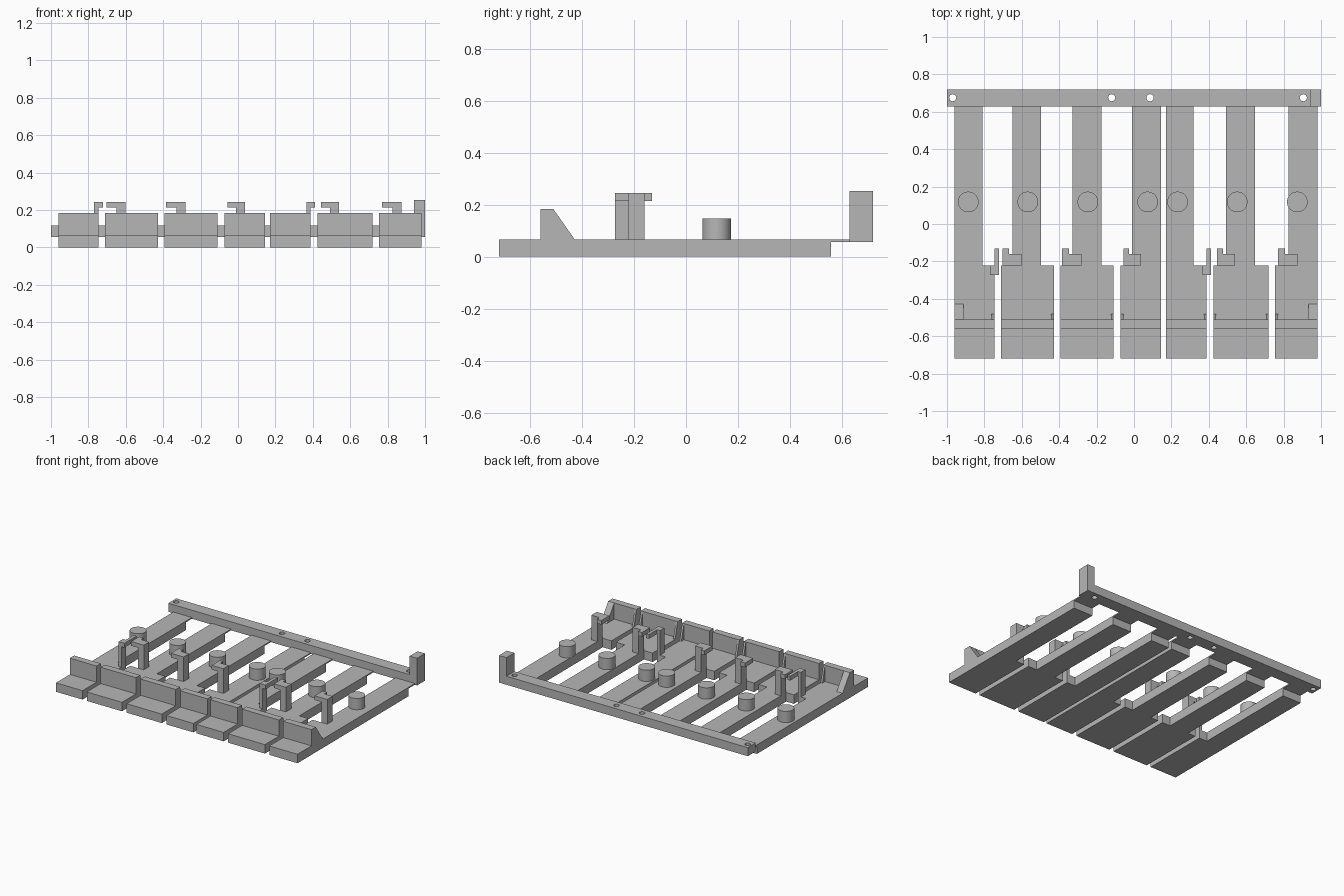
import bpy, bmesh
from mathutils import Vector

cube = bpy.data.objects.get("Cube")
if cube:
    bpy.data.objects.remove(cube, do_unlink=True)

grey = bpy.data.materials.new("plain grey")
grey.use_nodes = True
colour = (0.47, 0.47, 0.47, 1)
grey.diffuse_color = colour
grey.node_tree.nodes["Principled BSDF"].inputs["Base Color"].default_value = colour


def finish(name, bm):
    bmesh.ops.recalc_face_normals(bm, faces=bm.faces)
    mesh = bpy.data.meshes.new(name)
    bm.to_mesh(mesh)
    bm.free()
    mesh.materials.append(grey)
    obj = bpy.data.objects.new(name, mesh)
    bpy.context.collection.objects.link(obj)
    return obj


def add_prism(bm, points, push):
    """Extrude a closed outline along the push vector."""
    face = bm.faces.new([bm.verts.new(p) for p in points])
    out = bmesh.ops.extrude_face_region(bm, geom=[face], use_keep_orig=True)
    verts = [v for v in out["geom"] if isinstance(v, bmesh.types.BMVert)]
    bmesh.ops.translate(bm, verts=verts, vec=Vector(push))


def add_box(bm, x, y, z):
    outline = [(x[0], y[0], z[0]), (x[1], y[0], z[0]), (x[1], y[1], z[0]), (x[0], y[1], z[0])]
    add_prism(bm, outline, (0, 0, z[1] - z[0]))


def cylinder(name, x, y, z, radius, sides):
    bpy.ops.mesh.primitive_cylinder_add(vertices=sides, radius=radius, depth=z[1] - z[0],
                                        location=(x, y, sum(z) / 2))
    obj = bpy.context.object
    obj.name = name
    obj.data.materials.append(grey)
    return obj


# Shared levels and depths
TOP, HINGE, LIP_TOP = 0.065, 0.056, 0.183
ARM = (0.213, 0.244)
FRONT, STEP, END, BAR, BACK = -0.719, -0.222, 0.557, 0.628, 0.719
LIP = (-0.559, -0.51)
TIP = -0.13


def make_key(i, x0, x1, n0, n1, peg, reach, ribs):
    # Wide front, narrow rear and thin bending strip
    bm = bmesh.new()
    outline = [(x0, FRONT), (x1, FRONT), (x1, STEP), (n1, STEP), (n1, END), (n0, END)]
    if n0 > x0:
        outline += [(n0, STEP), (x0, STEP)]
    if n1 == x1:
        outline.remove((x1, STEP))
        if (n1, STEP) in outline:
            outline.remove((n1, STEP))
    add_prism(bm, [(x, y, 0) for x, y in outline], (0, 0, TOP))
    finish(f"key_{i}", bm)
    bm = bmesh.new()
    add_box(bm, (n0, n1), (END, BAR), (HINGE, TOP))
    finish(f"hinge_strip_{i}", bm)

    # Upright lip with small ribs behind it
    bm = bmesh.new()
    add_box(bm, (x0, x1), LIP, (TOP, LIP_TOP))
    for side in ribs:
        edge, inward = (x0, 1) if side.upper() == "L" else (x1, -1)
        # Capital letters mark the large end gussets
        width, depth = (0.048, 0.083) if side.isupper() else (0.015, 0.03)
        wedge = [(edge, LIP[1], TOP), (edge, LIP[1] + depth, TOP), (edge, LIP[1], LIP_TOP)]
        add_prism(bm, wedge, (inward * width, 0, 0))
    finish(f"front_lip_{i}", bm)

    # Round peg
    obj = cylinder(f"peg_{i}", peg, 0.118, (TOP, 0.147), 0.055, 48)
    bpy.ops.object.shade_smooth_by_angle()

    # Hooked post
    bm = bmesh.new()
    if reach:
        add_box(bm, (n0, n0 + 0.048), (STEP, -0.16), (TOP, ARM[1]))
        add_box(bm, (n0 - reach, n0), (STEP, -0.16), ARM)
        add_box(bm, (n0 - reach, n0 - 0.018), (-0.16, TIP), ARM)
    else:
        add_box(bm, (x1 - 0.023, x1), (-0.272, STEP), (TOP, ARM[1]))
        add_box(bm, (x1, x1 + 0.023), (-0.272, TIP), ARM)
    finish(f"hook_{i}", bm)


keys = [
    (-0.96, -0.746, -0.96, -0.81, -0.886, 0, "Lr"),
    (-0.712, -0.429, -0.65, -0.496, -0.568, 0.054, "r"),
    (-0.392, -0.109, -0.33, -0.175, -0.247, 0.054, "r"),
    (-0.072, 0.145, -0.01, 0.145, 0.073, 0.046, "l"),
    (0.17, 0.388, 0.17, 0.319, 0.233, 0, "r"),
    (0.424, 0.72, 0.493, 0.648, 0.552, 0.048, "lr"),
    (0.755, 0.982, 0.825, 0.982, 0.873, 0.054, "lR"),
]
for i, key in enumerate(keys, 1):
    make_key(i, *key)

# Rear bar with screw holes
bm = bmesh.new()
add_box(bm, (-1, 1), (BAR, BACK), (HINGE, 0.118))
bar = finish("rear_bar", bm)
for x in (-0.969, -0.119, 0.086, 0.905):
    cutter = cylinder("hole_cutter", x, 0.675, (0, 0.2), 0.019, 24)
    cutter.hide_render = True
    hole = bar.modifiers.new("hole", "BOOLEAN")
    hole.operation = "DIFFERENCE"
    hole.solver = "EXACT"
    hole.object = cutter
    bpy.context.view_layer.objects.active = bar
    bpy.ops.object.modifier_apply(modifier=hole.name)
    bpy.data.objects.remove(cutter, do_unlink=True)

# Corner post on the bar
bm = bmesh.new()
add_box(bm, (0.94, 1), (BAR, BACK), (0.118, 0.253))
finish("corner_post", bm)
